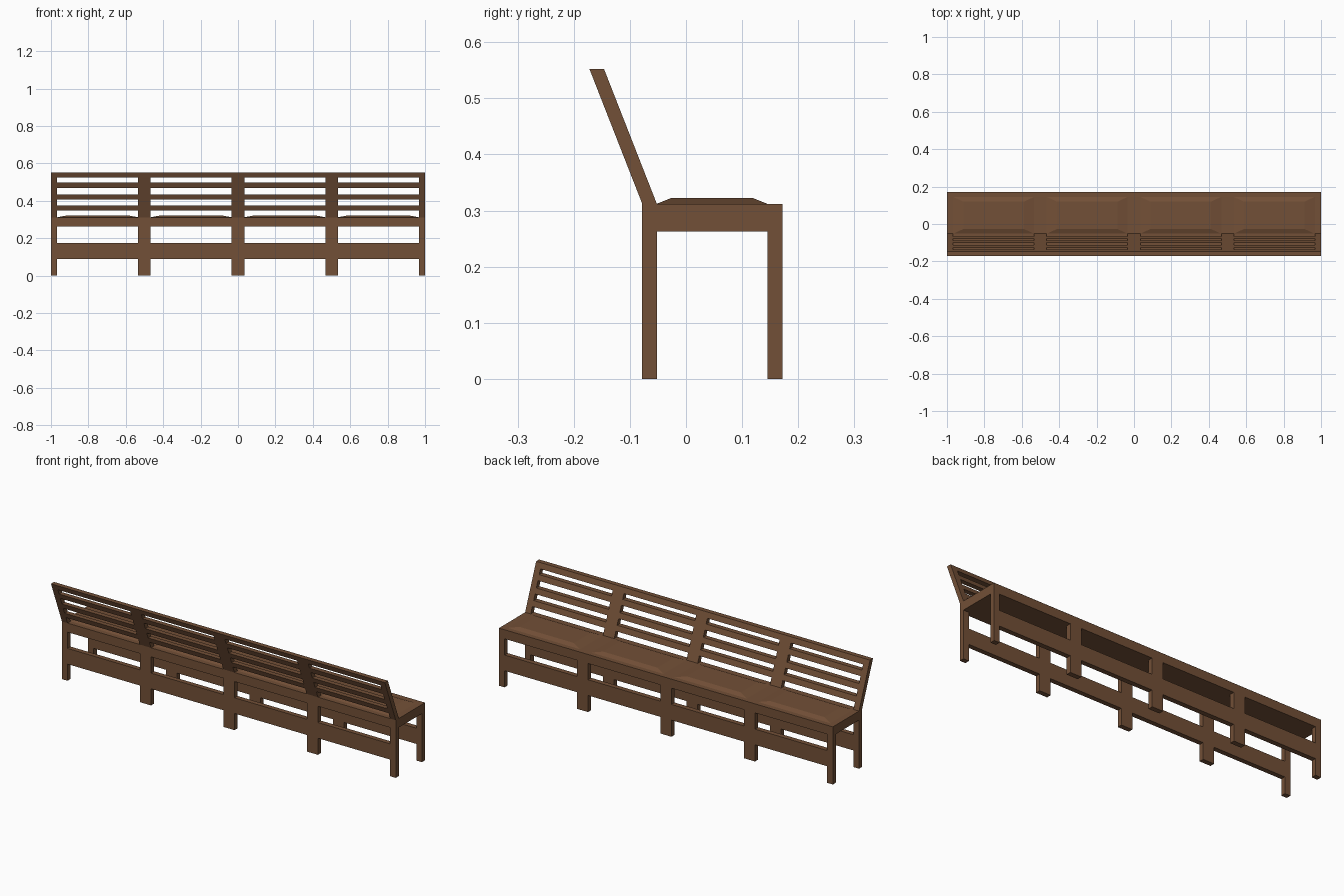
import bpy, bmesh

if "Cube" in bpy.data.objects:
    bpy.data.objects.remove(bpy.data.objects["Cube"])

wood = bpy.data.materials.new("brown_wood")
wood.diffuse_color = (0.17, 0.08, 0.038, 1)
wood.use_nodes = True
wood.node_tree.nodes["Principled BSDF"].inputs["Base Color"].default_value = wood.diffuse_color

BACK = (-0.078, -0.052)      # y range of the back frame (and foot of the backrest)
FRONT = (0.145, 0.172)       # y range of the front frame
SEAT_LOW, SEAT_TOP, BACK_TOP = 0.263, 0.312, 0.552
LEAN = -0.094 / (BACK_TOP - SEAT_TOP)
HALF = 0.0335                # half width of an inner post

# x ranges of the five posts and of the four bays between them
posts = [(max(-1, c - HALF), min(1, c + HALF)) for c in (-1, -0.5, 0, 0.5, 1)]
bays = [(a[1], b[0]) for a, b in zip(posts, posts[1:])]


def loft(name, ring_a, ring_b):
    """Solid between two matching rings of points."""
    bm = bmesh.new()
    a = [bm.verts.new(p) for p in ring_a]
    b = [bm.verts.new(p) for p in ring_b]
    n = len(a)
    bm.faces.new(a)
    bm.faces.new(b)
    for i in range(n):
        j = (i + 1) % n
        bm.faces.new((a[i], a[j], b[j], b[i]))
    bmesh.ops.recalc_face_normals(bm, faces=bm.faces)
    mesh = bpy.data.meshes.new(name)
    bm.to_mesh(mesh)
    bm.free()
    mesh.materials.append(wood)
    obj = bpy.data.objects.new(name, mesh)
    bpy.context.collection.objects.link(obj)
    return obj


def rect(x, y, z):
    return [(x[0], y[0], z), (x[1], y[0], z), (x[1], y[1], z), (x[0], y[1], z)]


def box(name, x, y, z):
    return loft(name, rect(x, y, z[0]), rect(x, y, z[1]))


def leaning(name, x, z):
    """Piece of the tilted backrest between two heights."""
    rings = []
    for h in z:
        shift = LEAN * (h - SEAT_TOP)
        rings.append(rect(x, [y + shift for y in BACK], h))
    return loft(name, *rings)


# seat slab
box("seat", (-1, 1), (BACK[0], FRONT[1]), (SEAT_LOW, SEAT_TOP))

# legs and backrest posts
for x in posts:
    box("back_leg", x, BACK, (0, SEAT_LOW))
    box("front_leg", x, FRONT, (0, SEAT_LOW))
    leaning("backrest_post", x, (SEAT_TOP, BACK_TOP))

for x in bays:
    # lower stretchers
    box("back_stretcher", x, BACK, (0.09, 0.175))
    box("front_stretcher", x, FRONT, (0.09, 0.175))
    # backrest slats
    for z in ((0.347, 0.375), (0.406, 0.434), (0.469, 0.497), (0.524, BACK_TOP)):
        leaning("backrest_slat", x, z)
    # raised seat panel with sloped edges
    y = (BACK[1], FRONT[0])
    loft("seat_panel", rect(x, y, SEAT_TOP),
         rect((x[0] + 0.054, x[1] - 0.054), (y[0] + 0.025, y[1] - 0.025), 0.322))
